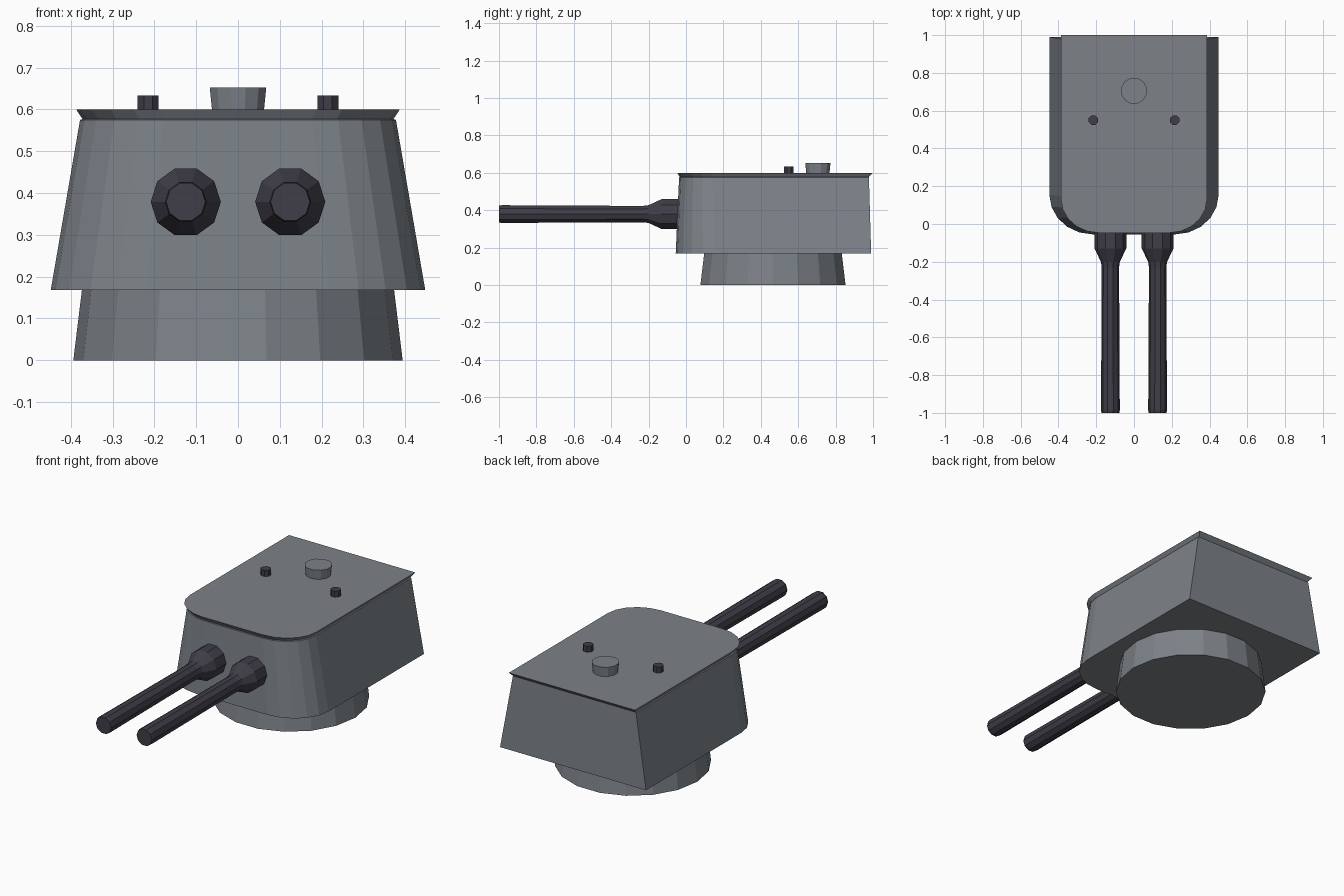
import bpy, bmesh, math
from mathutils import Matrix

if "Cube" in bpy.data.objects:
    bpy.data.objects.remove(bpy.data.objects["Cube"])


def material(name, rgb):
    m = bpy.data.materials.new(name)
    m.diffuse_color = (*rgb, 1)
    m.use_nodes = True
    m.node_tree.nodes["Principled BSDF"].inputs["Base Color"].default_value = m.diffuse_color
    return m


GREY = material("armour grey", (0.205, 0.225, 0.25))
DARK = material("gunmetal", (0.050, 0.047, 0.064))


def loft(name, rings, mat, matrix=Matrix()):
    """Closed flat-shaded skin through matching rings of points."""
    bm = bmesh.new()
    loops = [[bm.verts.new(p) for p in ring] for ring in rings]
    n = len(loops[0])
    for a, b in zip(loops, loops[1:]):
        for i in range(n):
            j = (i + 1) % n
            bm.faces.new((a[i], a[j], b[j], b[i]))
    bm.faces.new(loops[0][::-1])
    bm.faces.new(loops[-1])
    bmesh.ops.transform(bm, matrix=matrix, verts=bm.verts)
    bmesh.ops.recalc_face_normals(bm, faces=bm.faces)
    me = bpy.data.meshes.new(name)
    bm.to_mesh(me)
    bm.free()
    me.materials.append(mat)
    ob = bpy.data.objects.new(name, me)
    bpy.context.collection.objects.link(ob)
    return ob


def turned(name, profile, sides, mat, matrix, phase=0.0):
    """Lathe a (radius, height) profile around local z."""
    rings = [[(r * math.cos(phase + math.tau * i / sides),
               r * math.sin(phase + math.tau * i / sides), z)
              for i in range(sides)] for r, z in profile]
    return loft(name, rings, mat, matrix)


def house_ring(z, half, front, back, rx, ry, steps=5):
    """Outline with square back corners and rounded front corners."""
    right = [(half, back, z)]
    for i in range(steps + 1):
        a = math.pi / 2 * i / steps
        right.append((half - rx + rx * math.cos(a),
                      front + ry - ry * math.sin(a), z))
    return right + [(-x, y, z) for x, y, z in reversed(right)]


# Armoured house with flared roof edge
loft("turret_house", [
    house_ring(0.168, 0.448, -0.055, 0.99, 0.23, 0.21),
    house_ring(0.575, 0.378, -0.037, 0.978, 0.20, 0.18),
    house_ring(0.577, 0.372, -0.033, 0.978, 0.195, 0.18),
    house_ring(0.60, 0.387, -0.047, 1.0, 0.20, 0.18),
], GREY)

# Round base
turned("turret_base", [(0.394, 0), (0.373, 0.172)], 18, GREY,
       Matrix.Translation((0, 0.465, 0)))

# Roof hatch
turned("roof_hatch", [(0.064, 0.595), (0.07, 0.653)], 12, GREY,
       Matrix.Translation((0, 0.705, 0)), math.radians(15))

for side, sx in (("left", -1), ("right", 1)):
    # Roof periscopes
    turned(f"periscope_{side}", [(0.027, 0.595), (0.027, 0.633)], 8, DARK,
           Matrix.Translation((sx * 0.215, 0.55, 0)), math.radians(22.5))
    # Gun barrels with thick sleeve, pointing to -y
    turned(f"gun_barrel_{side}",
           [(0.084, -0.02), (0.084, 0.13), (0.050, 0.20), (0.046, 0.23),
            (0.049, 0.85), (0.050, 0.985), (0.047, 1.0)], 10, DARK,
           Matrix.Translation((sx * 0.125, 0, 0.379))
           @ Matrix.Rotation(math.pi / 2, 4, 'X'))
